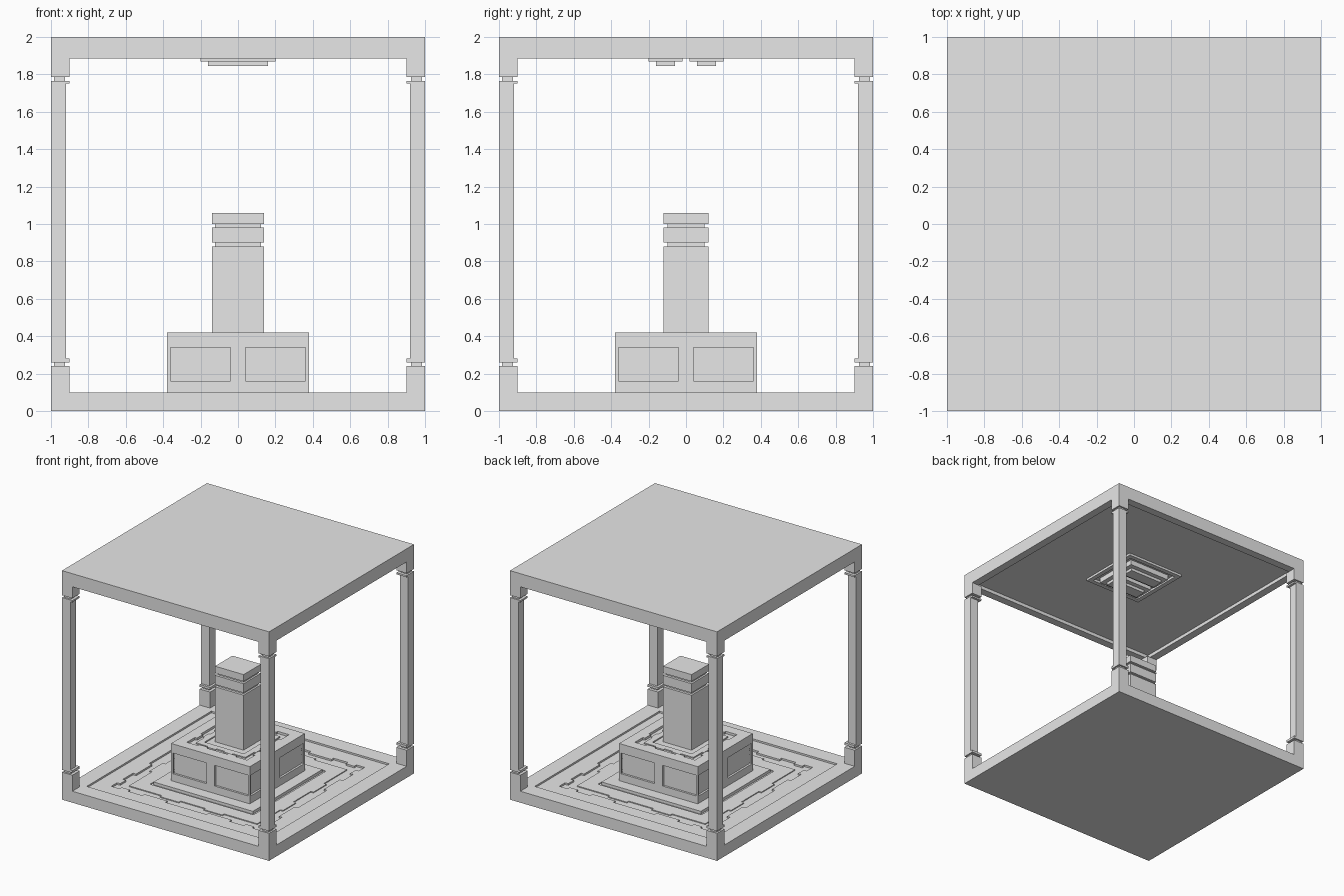
import bpy
import bmesh
from mathutils import Matrix, Vector

if "Cube" in bpy.data.objects:
    bpy.data.objects.remove(bpy.data.objects["Cube"], do_unlink=True)

stone = bpy.data.materials.new("grey_stone")
stone.use_nodes = True
GREY = (0.8, 0.8, 0.8, 1)
stone.diffuse_color = GREY
stone.node_tree.nodes["Principled BSDF"].inputs["Base Color"].default_value = GREY


def part(name, boxes):
    """One object from boxes given as (x0, x1, y0, y1, z0, z1)."""
    bm = bmesh.new()
    for x0, x1, y0, y1, z0, z1 in boxes:
        size = Matrix.Diagonal((x1 - x0, y1 - y0, z1 - z0, 1))
        mid = Matrix.Translation(Vector((x0 + x1, y0 + y1, z0 + z1)) / 2)
        bmesh.ops.create_cube(bm, size=1, matrix=mid @ size)
    mesh = bpy.data.meshes.new(name)
    bm.to_mesh(mesh)
    bm.free()
    mesh.materials.append(stone)
    obj = bpy.data.objects.new(name, mesh)
    bpy.context.collection.objects.link(obj)
    return obj


def block(hx, hy, z0, z1):
    return (-hx, hx, -hy, hy, z0, z1)


def ring(outer, inner, z0, z1):
    """Square frame made of four bars."""
    return [(-outer, outer, -outer, -inner, z0, z1),
            (-outer, outer, inner, outer, z0, z1),
            (-outer, -inner, -inner, inner, z0, z1),
            (inner, outer, -inner, inner, z0, z1)]


def around(a0, a1, d0, d1, z0, z1):
    """The same bar on all four sides, mirrored along each side."""
    bars = []
    for s in (-1, 1):
        u0, u1 = sorted((s * d0, s * d1))
        for t in (-1, 1):
            v0, v1 = sorted((t * a0, t * a1))
            bars += [(v0, v1, u0, u1, z0, z1), (u0, u1, v0, v1, z0, z1)]
    return bars


# Floor slab, rim and sunken stepped paving
part("floor_slab", [block(1, 1, 0, 0.07)])
part("floor_rim", ring(1, 0.86, 0.07, 0.1))
part("outer_paving", ring(0.86, 0.72, 0.07, 0.085)
     + around(0.2, 0.42, 0.69, 0.72, 0.07, 0.085)
     + around(0.56, 0.64, 0.69, 0.72, 0.07, 0.085))
part("inner_paving", ring(0.62, 0.5, 0.07, 0.078)
     + around(0.12, 0.3, 0.62, 0.645, 0.07, 0.078))
part("pedestal_step", [block(0.48, 0.48, 0.07, 0.095)])

# Pedestal with sunken panels and a recessed top
part("pedestal_base", [block(0.38, 0.38, 0.09, 0.16)])
part("pedestal_core", [block(0.362, 0.362, 0.16, 0.34)])
part("pedestal_stiles", around(0, 0.04, 0.362, 0.38, 0.16, 0.34)
     + around(0.366, 0.38, 0.362, 0.38, 0.16, 0.34))
part("pedestal_cap", [block(0.38, 0.38, 0.34, 0.4)])
part("pedestal_cap_rim", ring(0.38, 0.29, 0.4, 0.42)
     + around(0.1, 0.18, 0.27, 0.29, 0.4, 0.42))
part("pedestal_cap_inlay", ring(0.24, 0.19, 0.4, 0.41)
     + around(0.04, 0.12, 0.24, 0.255, 0.4, 0.41))

# Column with two necks
part("column", [block(0.138, 0.12, 0.4, 0.88),
                block(0.122, 0.098, 0.88, 0.9),
                block(0.138, 0.12, 0.9, 0.98),
                block(0.122, 0.098, 0.98, 1.0),
                block(0.138, 0.12, 1.0, 1.06)])

# Corner posts: (inner edge, outer edge, bottom, top) of each stage
stages = [(0.9, 1, 0.1, 0.24), (0.925, 0.985, 0.24, 0.26), (0.9, 1, 0.26, 0.28),
          (0.92, 1, 0.28, 1.75), (0.9, 1, 1.75, 1.765),
          (0.925, 0.985, 1.765, 1.785), (0.9, 1, 1.785, 1.885)]
for sx, side in ((-1, "right"), (1, "left")):
    for sy, end in ((-1, "front"), (1, "back")):
        boxes = []
        for a, b, z0, z1 in stages:
            x0, x1 = sorted((sx * a, sx * b))
            y0, y1 = sorted((sy * a, sy * b))
            boxes.append((x0, x1, y0, y1, z0, z1))
        part(f"{end}_{side}_post", boxes)

# Roof with a sunken ceiling
part("roof_slab", [block(1, 1, 1.915, 2)])
part("roof_rim", ring(1, 0.93, 1.885, 1.915))

# Ceiling fixtures inside a square frame
part("fixture_frame", ring(0.28, 0.24, 1.895, 1.915))
for s, end in ((-1, "front"), (1, "back")):
    boxes = []
    for hx, a, b, z0, z1 in ((0.2, 0.02, 0.2, 1.87, 1.915),
                             (0.16, 0.06, 0.16, 1.845, 1.87)):
        y0, y1 = sorted((s * a, s * b))
        boxes.append((-hx, hx, y0, y1, z0, z1))
    part(f"{end}_ceiling_fixture", boxes)
